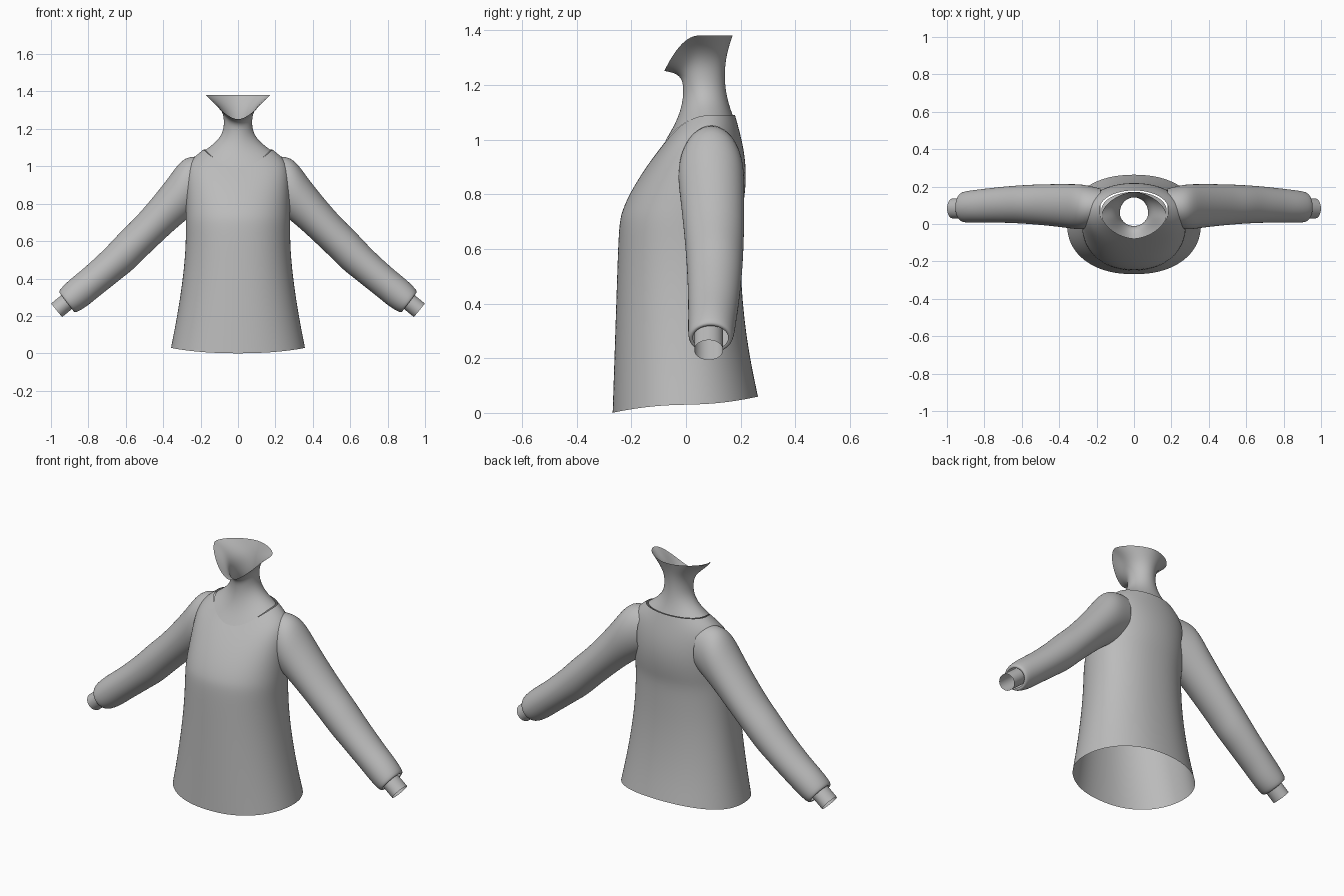
import bpy, bmesh, math

cube = bpy.data.objects.get("Cube")
if cube:
    bpy.data.objects.remove(cube, do_unlink=True)

SIDES = 32
SHADE = (0.5, 0.5, 0.5, 1)

grey = bpy.data.materials.new("plain_grey")
grey.use_nodes = True
grey.diffuse_color = SHADE
grey.node_tree.nodes["Principled BSDF"].inputs["Base Color"].default_value = SHADE


def steps(count):
    """Even fractions from zero to one."""
    return [i / count for i in range(count + 1)]


def angles():
    return [math.tau * i / SIDES for i in range(SIDES)]


def bulge(value, power):
    """Superellipse coordinate for a sine or cosine."""
    return math.copysign(abs(value) ** (2 / power), value)


def body_ring(half_width, y_front, y_mid, y_back, z_front, z_side, z_back, power=2):
    """Horizontal ring whose height changes towards its front and back."""
    points = []
    for angle in angles():
        across = bulge(math.cos(angle), power)
        along = bulge(math.sin(angle), power)
        reach = y_back - y_mid if along > 0 else y_mid - y_front
        z_end = z_back if along > 0 else z_front
        z = z_side + (z_end - z_side) * along * along
        points.append((half_width * across, y_mid + reach * along, z))
    return points


def arm_ring(side, x, z, radius, lean, y_mid, y_half):
    """Upright ring around an arm, with its top leaning outwards."""
    points = []
    for angle in angles():
        rise = radius * math.sin(angle)
        points.append((side * (x + rise * math.sin(lean)),
                       y_mid + y_half * math.cos(angle),
                       z + rise * math.cos(lean)))
    return points


def loft(name, rings, flip=False):
    """Skin a row of rings into a smooth open tube."""
    bm = bmesh.new()
    loops = [[bm.verts.new(point) for point in ring] for ring in rings]
    for low, high in zip(loops, loops[1:]):
        for i in range(SIDES):
            j = (i + 1) % SIDES
            quad = [low[i], low[j], high[j], high[i]]
            face = bm.faces.new(quad[::-1] if flip else quad)
            face.smooth = True
    mesh = bpy.data.meshes.new(name)
    bm.to_mesh(mesh)
    bm.free()
    mesh.materials.append(grey)
    obj = bpy.data.objects.new(name, mesh)
    bpy.context.collection.objects.link(obj)
    smooth = obj.modifiers.new("smooth", "SUBSURF")
    smooth.levels = smooth.render_levels = 2


def skirt_ring(up):
    """Sweater from the flared, tilted hem to the waist."""
    flare = 1 - up
    z = 0.03 + 0.57 * up
    tilt = 0.03 * flare
    return body_ring(0.28 + 0.08 * flare ** 1.5, -0.25 - 0.02 * flare, 0,
                     0.2 + 0.065 * flare ** 2, z - tilt, z, z + tilt, 2.2)


def chest_ring(up):
    """Sweater from the chest, sloping back to the round neckline."""
    z_side = 0.7 + 0.39 * up
    y_back = 0.2 - 0.02 * up + 0.03 * math.sin(math.pi * up)
    return body_ring(0.28 - 0.095 * up ** 9, -0.245 + 0.175 * up ** 1.4, 0.08 * up,
                     y_back, 0.7 + 0.3 * up, z_side, z_side, 2.2 - 0.2 * up)


def neck_ring(up):
    """Neck, narrow in the middle, flaring to shoulders and jaw."""
    w = 2 * up - 1
    flare = abs(w) ** 2.5
    z_side = 1.235 + 0.147 * w
    power = 1.7 if up == 1 else 2
    return body_ring(0.075 + 0.1 * flare, -0.01 - 0.07 * flare, 0.06 - 0.015 * w,
                     0.142 + 0.03 * w * w, 1.18 + 0.13 * w - 0.06 * w * w,
                     z_side, z_side, power)


def sleeve_ring(side, out):
    """Tapering sleeve that sags a little, with folds at elbow and cuff."""
    sag = math.sin(math.pi * out)
    rest = 1 - out
    fold = 0.006 if out in (0.5, 0.9) else 0
    return arm_ring(side, 0.27 + 0.65 * out, 0.895 - 0.625 * out - 0.035 * sag,
                    0.075 + 0.045 * rest + 0.045 * rest ** 6 + fold,
                    0.1 + 0.55 * out, 0.09 + 0.015 * sag, 0.123 - 0.04 * out)


def wrist_ring(side, out):
    return arm_ring(side, 0.86 + 0.11 * out, 0.32 - 0.09 * out,
                    0.047, 0.68, 0.083, 0.053)


# Body and neck
loft("sweater_body", [skirt_ring(up) for up in steps(5)]
     + [chest_ring(up) for up in steps(7)])
loft("neck", [neck_ring(up) for up in steps(8)])

# Sleeves with hidden shoulder ends and turned-in cuffs, then open wrists
for side, word in ((1, "left"), (-1, "right")):
    shoulder = arm_ring(side, 0.18, 0.92, 0.13, 0, 0.095, 0.095)
    cuff = arm_ring(side, 0.915, 0.275, 0.055, 0.65, 0.09, 0.065)
    sleeve = [sleeve_ring(side, out) for out in steps(10)]
    loft(word + "_sleeve", [shoulder] + sleeve + [cuff], side < 0)
    loft(word + "_wrist", [wrist_ring(side, out) for out in steps(2)], side < 0)
